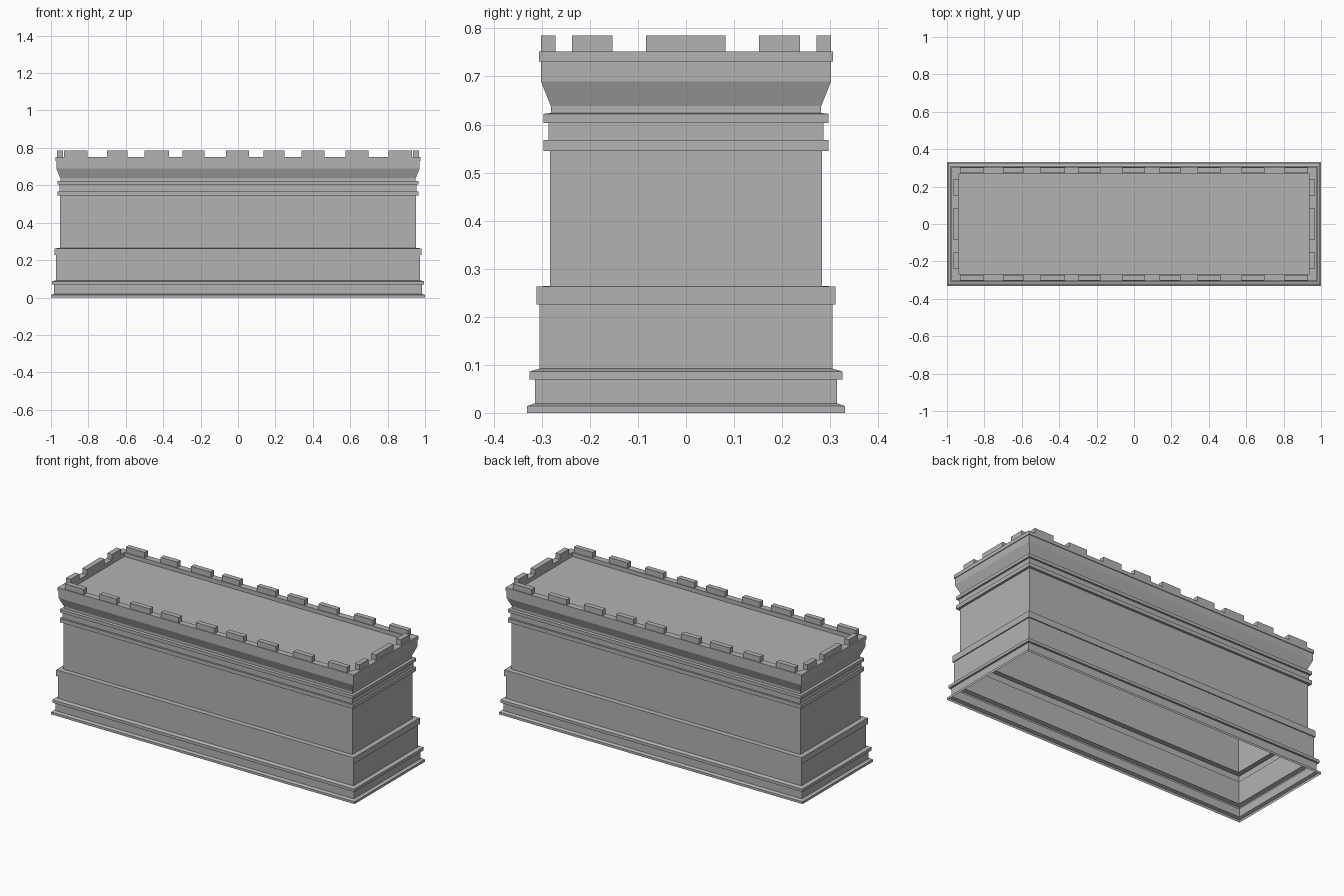
import bpy, bmesh

if "Cube" in bpy.data.objects:
    bpy.data.objects.remove(bpy.data.objects["Cube"])

stone = bpy.data.materials.new("grey stone")
stone.use_nodes = True
colour = (0.45, 0.45, 0.45, 1)
stone.diffuse_color = colour
stone.node_tree.nodes["Principled BSDF"].inputs["Base Color"].default_value = colour

STRETCH = 0.669  # how much longer than wide the half plan is


def finish(name, bm):
    mesh = bpy.data.meshes.new(name)
    bm.to_mesh(mesh)
    bm.free()
    mesh.materials.append(stone)
    obj = bpy.data.objects.new(name, mesh)
    bpy.context.collection.objects.link(obj)


def moulding(name, profile, cap=False):
    """Sweep a (half width, height) profile round the rectangular plan."""
    bm = bmesh.new()
    rings = []
    for w, z in profile:
        x = w + STRETCH
        rings.append([bm.verts.new((sx * x, sy * w, z))
                      for sx, sy in ((-1, -1), (1, -1), (1, 1), (-1, 1))])
    for low, high in zip(rings, rings[1:]):
        for i in range(4):
            j = (i + 1) % 4
            bm.faces.new((low[i], low[j], high[j], high[i]))
    if cap:
        bm.faces.new(rings[-1])
    finish(name, bm)


# Hollow walls, open underneath, in stacked courses
moulding("plinth", [(0.331, 0), (0.331, 0.014), (0.314, 0.02), (0.314, 0.069),
                    (0.326, 0.069), (0.326, 0.086), (0.305, 0.092)])
moulding("lower_wall", [(0.305, 0.092), (0.305, 0.226), (0.311, 0.226),
                        (0.311, 0.263), (0.283, 0.264)])
moulding("upper_wall", [(0.283, 0.264), (0.283, 0.545)])
moulding("string_courses", [(0.283, 0.545), (0.297, 0.545), (0.297, 0.568),
                            (0.286, 0.568), (0.286, 0.603), (0.297, 0.603),
                            (0.297, 0.622), (0.281, 0.624)])
# Flared cornice, parapet rim and sunken roof deck
moulding("cornice_and_roof", [(0.281, 0.624), (0.281, 0.638), (0.302, 0.69),
                              (0.302, 0.731), (0.306, 0.731), (0.306, 0.752),
                              (0.268, 0.752), (0.268, 0.728)], cap=True)


def merlon(name, x0, x1, y0, y1):
    bm = bmesh.new()
    bmesh.ops.create_cube(bm, size=1)
    for v in bm.verts:
        v.co = (x1 if v.co.x > 0 else x0, y1 if v.co.y > 0 else y0,
                0.785 if v.co.z > 0 else 0.752)
    finish(name, bm)


# Merlons along the long and short parapets
long_spans = [(-0.93, -0.805), (-0.70, -0.59), (-0.50, -0.37), (-0.297, -0.18),
              (-0.065, 0.058), (0.136, 0.249), (0.34, 0.462), (0.575, 0.698),
              (0.805, 0.93)]
for a, b in long_spans:
    merlon("front_merlon", a, b, -0.302, -0.272)
    merlon("back_merlon", a, b, 0.272, 0.302)
for a, b in [(-0.237, -0.153), (-0.083, 0.082), (0.152, 0.237)]:
    merlon("left_merlon", 0.936, 0.967, a, b)
    merlon("right_merlon", -0.967, -0.936, a, b)
